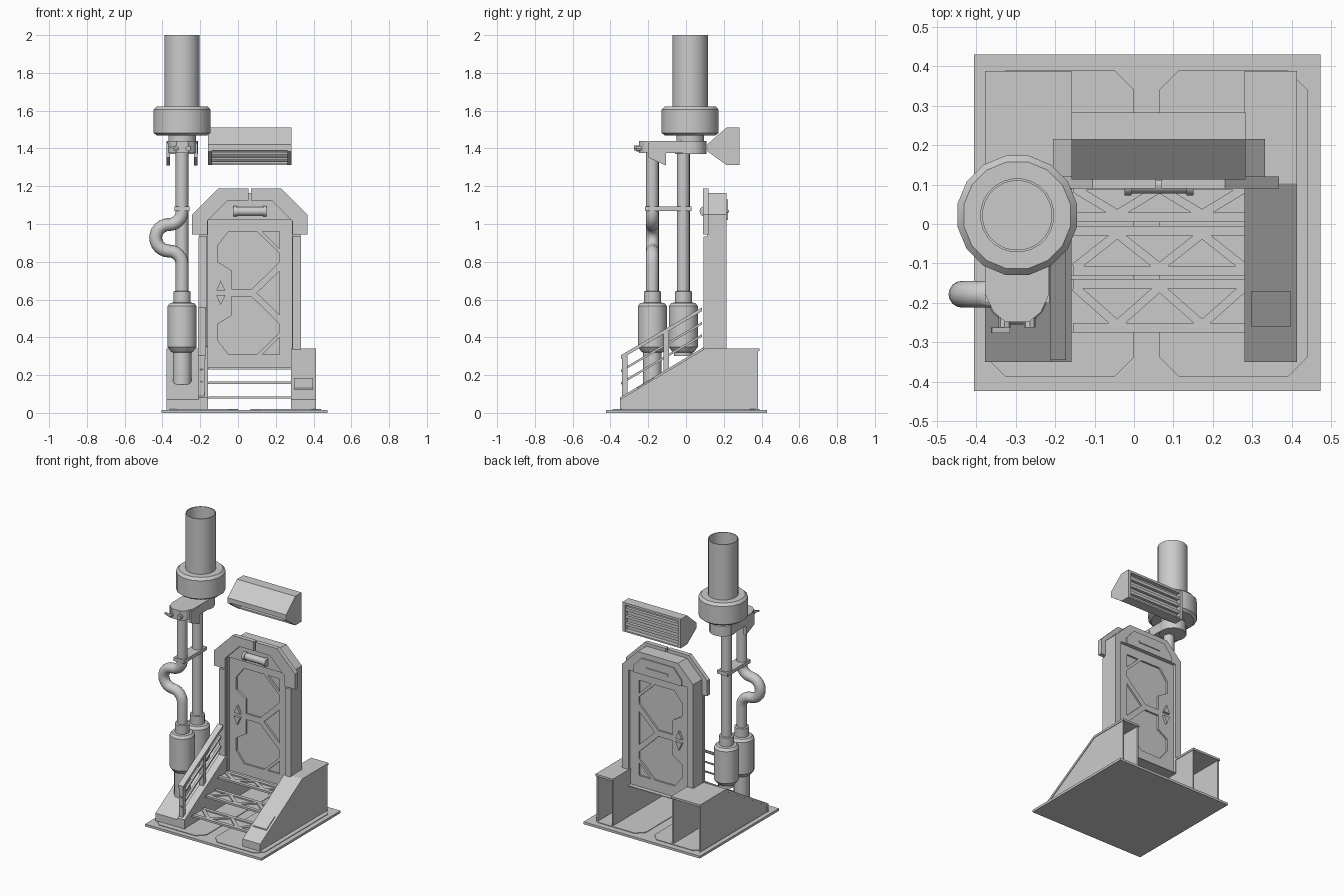
import bpy, bmesh, math
from mathutils import Vector

if "Cube" in bpy.data.objects:
    bpy.data.objects.remove(bpy.data.objects["Cube"])

def finish(name, bm, smooth=False):
    bmesh.ops.recalc_face_normals(bm, faces=bm.faces)
    me = bpy.data.meshes.new(name)
    bm.to_mesh(me)
    bm.free()
    ob = bpy.data.objects.new(name, me)
    bpy.context.collection.objects.link(ob)
    if smooth:
        bpy.ops.object.select_all(action='DESELECT')
        bpy.context.view_layer.objects.active = ob
        ob.select_set(True)
        bpy.ops.object.shade_smooth_by_angle(angle=math.radians(35))
    return ob

def add_prism(bm, pts, axis, a, b):
    """Extrude a 2D profile along an axis; profile uses the other two axes in order."""
    def co(p, t):
        v = list(p)
        v.insert('xyz'.index(axis), t)
        return v
    lo = [bm.verts.new(co(p, a)) for p in pts]
    hi = [bm.verts.new(co(p, b)) for p in pts]
    bm.faces.new(lo)
    bm.faces.new(hi[::-1])
    for i in range(len(pts)):
        j = (i + 1) % len(pts)
        bm.faces.new((lo[i], lo[j], hi[j], hi[i]))

def prism(name, pts, axis, a, b):
    bm = bmesh.new()
    add_prism(bm, pts, axis, a, b)
    return finish(name, bm)

def box(name, x0, x1, y0, y1, z0, z1):
    return prism(name, [(x0, y0), (x1, y0), (x1, y1), (x0, y1)], 'z', z0, z1)

def bar2d(p, q, w):
    """Rectangle of width w running from p to q."""
    p, q = Vector(p), Vector(q)
    n = (q - p).orthogonal().normalized() * w / 2
    return [p + n, q + n, q - n, p - n]

def lathe(name, prof, x, y, n=16, closed=False):
    bm = bmesh.new()
    rings = [[bm.verts.new((x + r * math.cos(2 * math.pi * (i + .5) / n),
                            y + r * math.sin(2 * math.pi * (i + .5) / n), z)) for i in range(n)]
             for r, z in prof]
    pairs = list(zip(rings, rings[1:])) + ([(rings[-1], rings[0])] if closed else [])
    for A, B in pairs:
        for i in range(n):
            j = (i + 1) % n
            bm.faces.new((A[i], A[j], B[j], B[i]))
    if not closed:
        bm.faces.new(rings[0])
        bm.faces.new(rings[-1])
    return finish(name, bm, True)

def tube(name, path, r, n=16):
    """Round bar swept along a path lying in a plane of constant y."""
    bm = bmesh.new()
    P = [Vector(p) for p in path]
    rings = []
    for i, p in enumerate(P):
        t = (P[min(i + 1, len(P) - 1)] - P[max(i - 1, 0)]).normalized()
        u = Vector((0, 1, 0))
        v = t.cross(u)
        rings.append([bm.verts.new(p + r * (u * math.cos(2 * math.pi * k / n) + v * math.sin(2 * math.pi * k / n)))
                      for k in range(n)])
    for A, B in zip(rings, rings[1:]):
        for i in range(n):
            j = (i + 1) % n
            bm.faces.new((A[i], A[j], B[j], B[i]))
    bm.faces.new(rings[0])
    bm.faces.new(rings[-1])
    return finish(name, bm, True)

# Base plate with two chamfered panels
box("base_plate", -.405, .473, -.423, .43, 0, .016)
c = .05
for x0, x1, nm in ((-.375, 0, "left"), (.065, .44, "right")):
    a, b = -.388, .39
    prism("base_panel_" + nm, [(x0 + c, a), (x1 - c, a), (x1, a + c), (x1, b - c), (x1 - c, b),
                               (x0 + c, b), (x0, b - c), (x0, a + c)], 'z', .01, .02)

# Hollow stair sides, open at the back
shell = [(-.35, .016), (-.35, .07), (.103, .342), (.388, .342), (.388, .328), (.107, .328), (-.335, .06), (-.335, .016)]
side = [(-.345, .016), (-.345, .068), (.104, .335), (.38, .335), (.38, .016)]
for x0, x1, nm in ((-.378, -.158, "left"), (.28, .413, "right")):
    prism("stair_side_shell_" + nm, shell, 'x', x0, x1)
    for s in (x0 + .004, x1 - .014):
        prism("stair_side_wall_" + nm, side, 'x', s, s + .01)
prism("ramp_panel", [(-.26, .12), (-.17, .174), (-.17, .186), (-.26, .132)], 'x', .297, .397)
prism("stringer_cap", [(-.35, .07), (.1, .34), (.1, .352), (-.35, .082)], 'x', -.21, -.158)

# Grated treads with truss pattern
for k, (y0, y1, z) in enumerate(((-.275, -.14, .075), (-.13, -.005, .152), (.005, .11, .229))):
    back = .22 if k == 2 else y1
    box("tread_plate", -.158, .285, y0, back, z, z + .005)
    bm = bmesh.new()
    for y in (y0 + .012, y1 - .012):
        add_prism(bm, bar2d((-.155, y), (.283, y), .024), 'z', z, z + .013)
    xs = [-.15 + i * .1075 for i in range(5)]
    for i in range(4):
        ya, yb = (y0 + .02, y1 - .02) if (i + k) % 2 else (y1 - .02, y0 + .02)
        add_prism(bm, bar2d((xs[i], ya), (xs[i + 1], yb), .022), 'z', z, z + .012)
    finish("tread_grating", bm)

# Door frame, arch trim and front posts
prism("door_frame", [(-.205, .236), (-.205, 1.05), (-.09, 1.165), (.215, 1.165), (.332, 1.05), (.332, .236),
                     (.285, .236), (.285, 1.02), (-.158, 1.02), (-.158, .236)], 'y', .11, .215)
trim = [(.007, 1.187), (.168, 1.187), (.305, 1.05), (.305, .945), (.225, .945), (.225, 1.015), (.115, 1.125), (.007, 1.125)]
for s in (-1, 1):
    prism("arch_trim", [(.0625 + s * x, z) for x, z in trim], 'y', .09, .12)
    x = .0625 + s * .249
    box("door_post", x - .023, x + .023, .093, .115, .33, .935)
prism("header_back", [(-.12, 1.02), (-.12, 1.06), (-.06, 1.13), (.185, 1.13), (.245, 1.06), (.245, 1.02)], 'y', .2, .222)
box("header_back_slot", -.02, .145, .22, .228, 1.06, 1.075)

# Door leaf with recessed panels on both faces
door = box("door_leaf", -.16, .287, .135, .195, .236, 1.025)
upper = [(-.108, .885), (-.05, .96), (.1, .96), (.22, .845), (.22, .8), (.072, .655),
         (-.035, .655), (-.035, .755), (-.108, .8)]
corner = [(.128, .96), (.22, .96), (.22, .87)]
wedge = [(.22, .75), (.1, .635), (.22, .52)]
flip = lambda P: [(x, 1.27 - z) for x, z in P]
bm = bmesh.new()
for P in (upper, corner, wedge, flip(upper), flip(corner)):
    add_prism(bm, P, 'y', .1, .147)
    add_prism(bm, P, 'y', .183, .24)
cutter = finish("door_cutter", bm)
mod = door.modifiers.new("recess", 'BOOLEAN')
mod.object, mod.operation, mod.solver = cutter, 'DIFFERENCE', 'EXACT'
bpy.context.view_layer.objects.active = door
bpy.ops.object.modifier_apply(modifier="recess")
bpy.data.objects.remove(cutter)
for s in (-1, 1):
    z = .635
    prism("door_handle", [(-.115, z + s * .012), (-.068, z + s * .012), (-.0915, z + s * .065)], 'y', .118, .212)

# Door lamp
tube("door_lamp", [(-.015, .1, 1.067), (.14, .1, 1.067)], .023)
for x in (-.024, .133):
    tube("door_lamp_cap", [(x, .1, 1.067), (x + .018, .1, 1.067)], .028)

# Hand rail on the left
slope = .59
rz = lambda y, d: d + (y + .345) * slope
for y in (-.325, -.105):
    box("rail_post", -.208, -.178, y - .014, y + .014, rz(y, .07), rz(y, .29))
for d, h, x0, x1 in ((.285, .02, -.212, -.172), (.215, .013, -.2, -.186), (.15, .013, -.2, -.186)):
    prism("hand_rail", [(-.345, rz(-.345, d)), (.085, rz(.085, d)), (.085, rz(.085, d + h)), (-.345, rz(-.345, d + h))], 'x', x0, x1)

# Tanks and pipes
px, fy, by = -.296, -.178, -.014
for y, zb, nm in ((fy, .15, "front"), (by, .3, "back")):
    lathe("tank_" + nm, [(.05, zb), (.05, .32), (.058, .322), (.078, .348), (.078, .565), (.065, .582),
                         (.046, .584), (.046, .643), (.034, .645)], px, y)
tube("pipe_back", [(px, by, .62), (px, by, 1.39)], .034)
R, xm = .07, px - .07
arc = lambda cx, cz, a0, a1: [(cx + R * math.cos(math.radians(a0 + (a1 - a0) * i / 6)), fy,
                               cz + R * math.sin(math.radians(a0 + (a1 - a0) * i / 6))) for i in range(7)]
tube("pipe_front", [(px, fy, .62)] + arc(xm, .787, 0, 90) + arc(xm, .927, 270, 180) + arc(xm, .927, 180, 90)[1:]
     + arc(xm, 1.067, 270, 360) + [(px, fy, 1.39)], .034)
box("pipe_clamp", px - .04, px + .04, -.217, .03, 1.07, 1.093)

# Bracket head with valve knobs
def head(name, y0, r, z0, z1, y1):
    pts = [(px - .081, y1), (px - .081, y0 + r), (px - .06, y0 + r * .35), (px - .03, y0), (px + .03, y0),
           (px + .06, y0 + r * .35), (px + .081, y0 + r), (px + .081, y1)]
    return prism(name, pts, 'z', z0, z1)
head("bracket_head", -.248, .07, 1.375, 1.44, .05)
lathe("bracket_rear", [(.085, 1.37), (.085, 1.44)], px, .025)
for s in (-1, 1):
    x = px + s * .073
    prism("bracket_cheek", [(-.2, 1.43), (-.107, 1.43), (-.107, 1.31), (-.2, 1.352)], 'x', x - .009, x + .009)
    k = px + s * .032
    bm = bmesh.new()
    add_prism(bm, [(k + .015 * math.cos(i * math.pi / 4), 1.4 + .015 * math.sin(i * math.pi / 4)) for i in range(8)], 'y', -.262, -.22)
    finish("valve_knob", bm)
prism("valve_lever", bar2d((px - .065, 1.41), (px - .02, 1.395), .01), 'y', -.276, -.262)

# Chimney
lathe("chimney_neck", [(.074, 1.43), (.074, 1.48)], px, .022)
lathe("chimney_collar", [(.135, 1.468), (.154, 1.482), (.154, 1.605), (.138, 1.622), (.09, 1.622)], px, .022)
lathe("chimney_stack", [(.094, 1.61), (.094, 2.0), (.088, 2.0), (.088, 1.61)], px, .022, 24, True)

# Floodlight hood above the door, open below and behind
hood = [(.113, 1.385), (.113, 1.422), (.214, 1.51), (.283, 1.51), (.283, 1.312), (.214, 1.312)]
for x in (-.158, .263):
    prism("hood_end", hood, 'x', x, x + .02)
prism("hood_top", [(.113, 1.39), (.113, 1.422), (.214, 1.51), (.283, 1.51), (.283, 1.495), (.219, 1.495), (.128, 1.415), (.128, 1.385)], 'x', -.15, .275)
box("hood_back_plate", -.15, .275, .245, .255, 1.315, 1.5)
box("hood_bottom_lip", -.15, .275, .214, .283, 1.312, 1.322)
for i in range(3):
    tube("light_tube", [(-.14, .225 - i * .03, 1.342 + i * .026), (.265, .225 - i * .03, 1.342 + i * .026)], .011, 8)
    z = 1.352 + i * .05
    box("back_slat", -.14, .265, .25, .275, z, z + .02)
